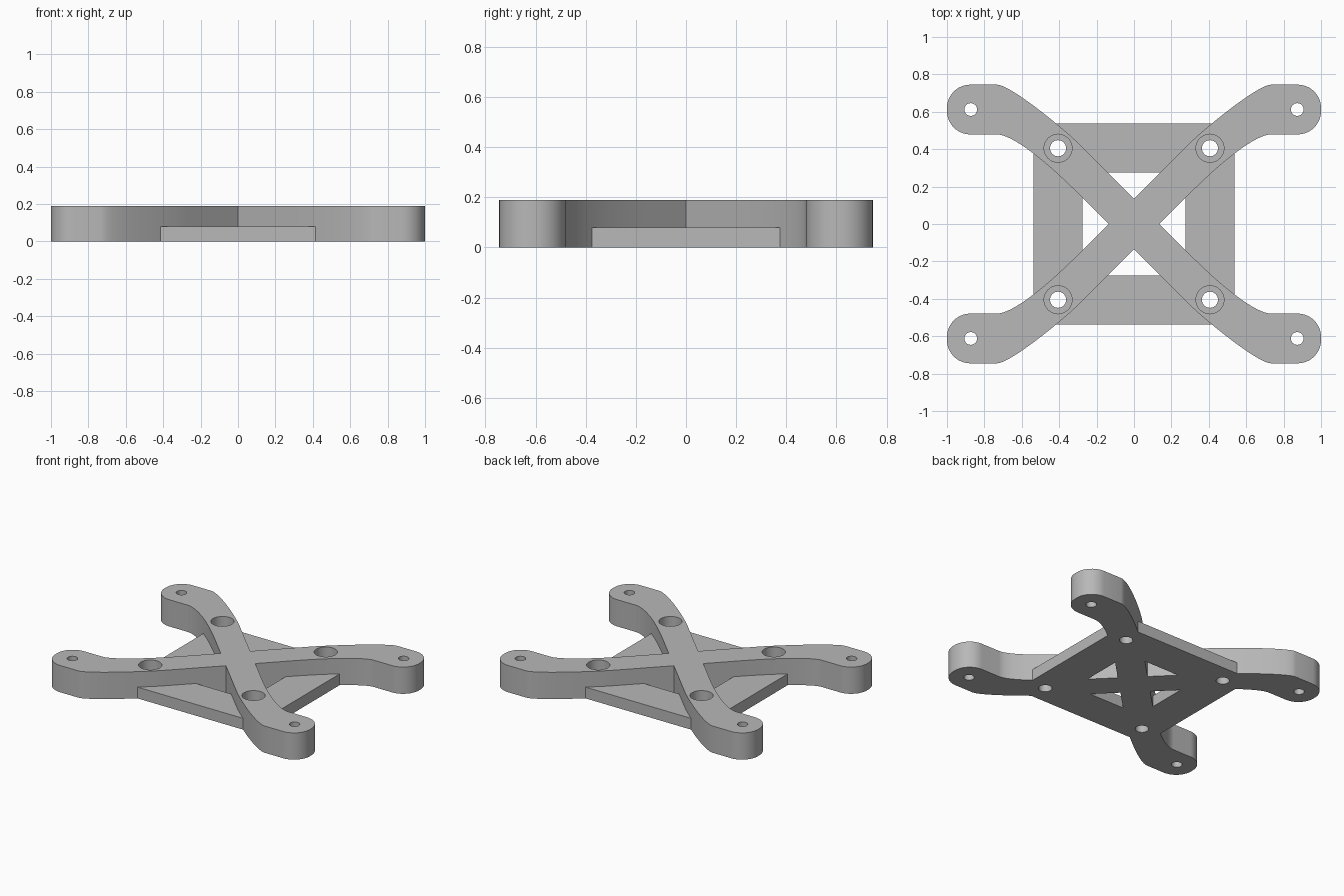
import bpy, bmesh, math
from mathutils import Vector
from mathutils.geometry import interpolate_bezier

old = bpy.data.objects.get("Cube")
if old:
    bpy.data.objects.remove(old, do_unlink=True)

ARM_TOP, PLATE_TOP = 0.19, 0.08
NOTCH = 0.136                                  # where neighbouring arms meet
FOOT_IN, FOOT_OUT, FOOT_R = 0.479, 0.745, 0.125
CORNERS = [(sx, sy) for sx in (-1, 1) for sy in (-1, 1)]

grey = bpy.data.materials.new("plain grey")
grey.use_nodes = True
colour = (0.48, 0.48, 0.48, 1)
grey.diffuse_color = colour
grey.node_tree.nodes["Principled BSDF"].inputs["Base Color"].default_value = colour


def prism(name, outline, z0, z1):
    """Solid made by extruding a counter-clockwise outline from z0 to z1."""
    bm = bmesh.new()
    base = bm.faces.new([bm.verts.new((x, y, z0)) for x, y in outline])
    top = bmesh.ops.extrude_face_region(bm, geom=[base])["geom"]
    bmesh.ops.translate(bm, vec=(0, 0, z1 - z0),
                        verts=[v for v in top if isinstance(v, bmesh.types.BMVert)])
    bmesh.ops.recalc_face_normals(bm, faces=bm.faces)
    mesh = bpy.data.meshes.new(name)
    bm.to_mesh(mesh)
    bm.free()
    mesh.materials.append(grey)
    obj = bpy.data.objects.new(name, mesh)
    bpy.context.collection.objects.link(obj)
    return obj


def arc(cx, cy, r, start, end, n):
    angles = [math.radians(start + (end - start) * i / n) for i in range(n + 1)]
    return [(cx + r * math.cos(a), cy + r * math.sin(a)) for a in angles]


def square(half):
    return [(-half, -half), (half, -half), (half, half), (-half, half)]


def bezier(*points):
    curve = interpolate_bezier(*[Vector((x, y, 0)) for x, y in points], 20)
    return [(p.x, p.y) for p in curve]


def combine(target, other, operation):
    mod = target.modifiers.new("combine", 'BOOLEAN')
    mod.operation, mod.object, mod.solver = operation, other, 'EXACT'
    bpy.context.view_layer.objects.active = target
    bpy.ops.object.modifier_apply(modifier=mod.name)
    bpy.data.objects.remove(other, do_unlink=True)


# One arm: inner edge, rounded foot, outer edge
inner = bezier((0.3, 0.164), (0.5, 0.364), (0.66, FOOT_IN), (0.733, FOOT_IN))
outer = bezier((0.28, 0.416), (0.37, 0.506), (0.66, FOOT_OUT), (0.733, FOOT_OUT))
foot = (arc(1 - FOOT_R, FOOT_IN + FOOT_R, FOOT_R, -90, 0, 12)
        + arc(1 - FOOT_R, FOOT_OUT - FOOT_R, FOOT_R, 0, 90, 12))
arm = [(NOTCH, 0)] + inner + foot + outer[::-1] + [(0, NOTCH)]

# Four mirrored arms form the cross
cross_outline = (arm[:-1]
                 + [(-x, y) for x, y in arm[:0:-1]]
                 + [(-x, -y) for x, y in arm[:-1]]
                 + [(x, -y) for x, y in arm[:0:-1]])
cross = prism("cross_arms", cross_outline, 0, ARM_TOP)

# Square base frame joined to the cross
bracket = prism("mounting_bracket", square(0.536), 0, PLATE_TOP)
combine(bracket, prism("window_cutter", square(0.275), -0.1, 0.3), 'DIFFERENCE')
combine(bracket, cross, 'UNION')

# Foot holes, bolt holes and their counterbores
for sx, sy in CORNERS:
    for x, y, r, bottom in ((0.873, 0.612, 0.034, -0.1),
                            (0.406, 0.405, 0.075, PLATE_TOP),
                            (0.406, 0.405, 0.043, -0.1)):
        circle = arc(sx * x, sy * y, r, 0, 360, 40)[:-1]
        combine(bracket, prism("hole_cutter", circle, bottom, 0.3), 'DIFFERENCE')

bpy.ops.object.select_all(action='DESELECT')
bracket.select_set(True)
bpy.context.view_layer.objects.active = bracket
bpy.ops.object.shade_smooth_by_angle(angle=math.radians(30))
